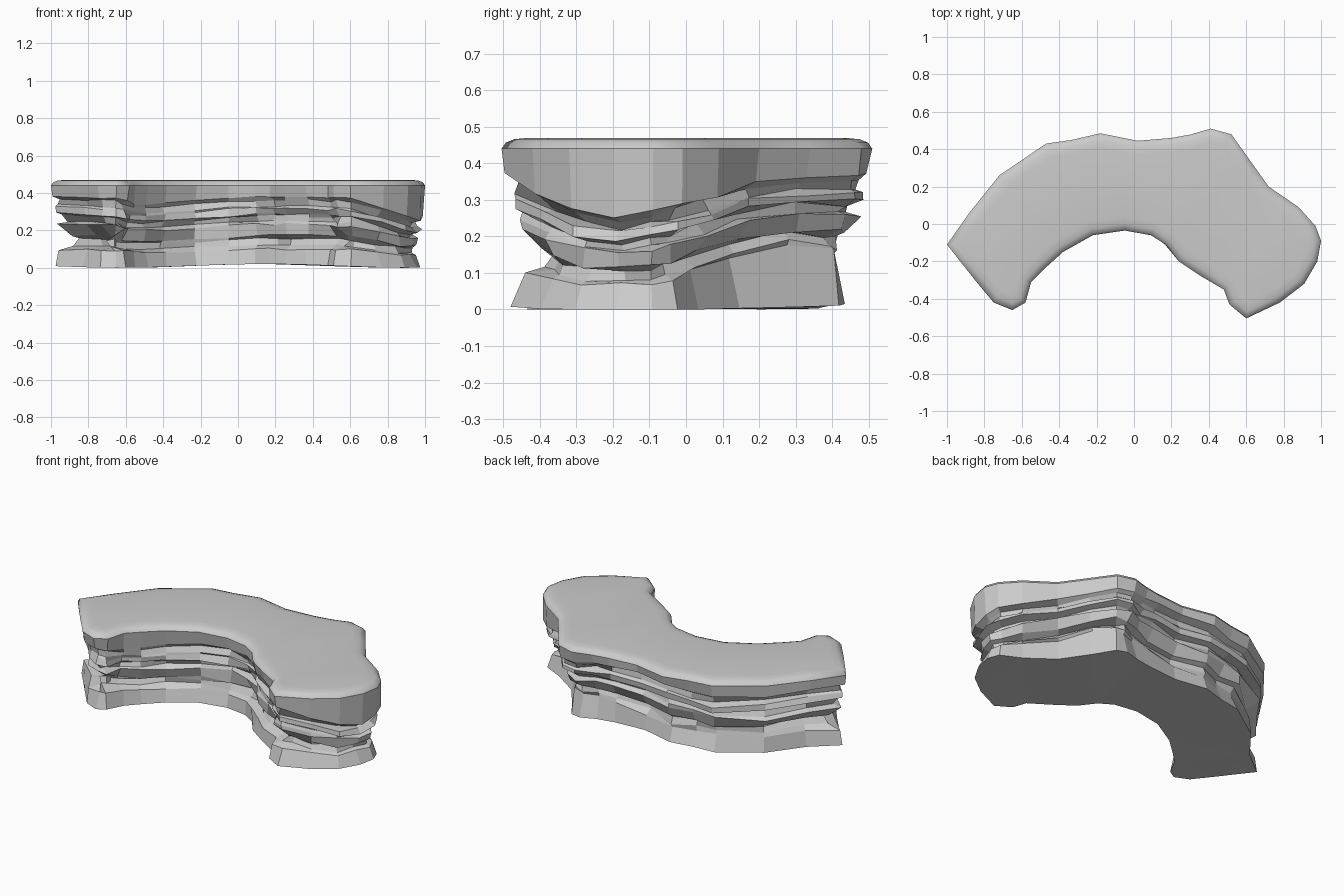
import bpy, bmesh, math, random
from mathutils import Vector

if "Cube" in bpy.data.objects:
    bpy.data.objects.remove(bpy.data.objects["Cube"])

random.seed(4)

# Crescent plan, clockwise from the left tip along the back, then the inner arch
plan = [(-1, -.11), (-.88, .06), (-.72, .26), (-.47, .43), (-.33, .45), (-.18, .485),
        (.02, .445), (.2, .46), (.3, .478), (.41, .51), (.52, .48), (.62, .34),
        (.72, .2), (.88, .09), (.97, -.01), (1, -.09), (.98, -.2), (.91, -.32),
        (.78, -.42), (.6, -.505), (.51, -.43), (.48, -.35), (.36, -.28), (.24, -.2),
        (.17, -.11), (.09, -.06), (-.05, -.035), (-.22, -.06), (-.38, -.15),
        (-.48, -.24), (-.55, -.31), (-.58, -.42), (-.65, -.46), (-.75, -.42), (-.85, -.3)]
plan = [Vector(p) for p in plan]
n = len(plan)

# Strata profile: height, inset from the plan
strata = [(.012, .025), (.095, .05), (.115, .08), (.15, .085), (.165, .055), (.225, .045),
          (.24, .07), (.27, .065), (.28, .035), (.315, .03), (.325, .055), (.36, .045),
          (.375, .0), (.44, .0), (.457, .012), (.466, .035), (.47, .075)]


def bump(p, x, y, r):
    return math.exp(-((p.x - x) ** 2 + (p.y - y) ** 2) / (r * r))


def inward(i):
    t = ((plan[i] - plan[i - 1]).normalized() + (plan[(i + 1) % n] - plan[i]).normalized()).normalized()
    return Vector((t.y, -t.x))


def ring(k, z, inset):
    pts = []
    for i, p in enumerate(plan):
        d, h = inset, z
        inner = 20 <= i <= 30
        back = 1 <= i <= 13
        if k < 12:
            if inner:
                d = d * .6 - (.015 if k < 2 else 0)
            if back and k < 5:
                d += .05 if k < 2 else .025
            if k in (2, 3, 4):
                d += .06 * (bump(p, -.9, -.2, .3) + bump(p, -.65, -.46, .2)) \
                    + .06 * bump(p, .6, -.5, .2)
            if k > 0:
                d += random.uniform(-.02, .02)
        if k == 12:
            d += random.uniform(0, .02)
        if 0 < k < 13:
            # layers sag at the right end and rise towards the back right
            f = 1 - .3 * bump(p, .9, -.2, .33) - .12 * bump(p, -.5, -.3, .25)
            f += .06 * math.sin(p.x * 5 + p.y * 3) * (1 - z)
            h = z * f + random.uniform(-.008, .008)
            h += .11 * bump(p, .6, .38, .4) * (1 - z / .375)
        if k == 0:
            h = max(0, .01 + .01 * math.sin(p.x * 4 + 1))
        q = p + inward(i) * d
        pts.append((q.x, q.y, h))
    return pts


# Layered rock body: stacked rings bridged with quads and capped
bm = bmesh.new()
rings = [[bm.verts.new(c) for c in ring(k, *s)] for k, s in enumerate(strata)]
for k in range(len(rings) - 1):
    a, b = rings[k], rings[k + 1]
    for i in range(n):
        j = (i + 1) % n
        f = bm.faces.new((a[i], a[j], b[j], b[i]))
        f.smooth = k >= 13
top = bm.faces.new(rings[-1])
top.smooth = True
base = bm.faces.new(rings[0])
bmesh.ops.triangulate(bm, faces=[top, base])
bmesh.ops.recalc_face_normals(bm, faces=bm.faces)

mesh = bpy.data.meshes.new("rock_ledge")
bm.to_mesh(mesh)
bm.free()
rock = bpy.data.objects.new("rock_ledge", mesh)
bpy.context.collection.objects.link(rock)
